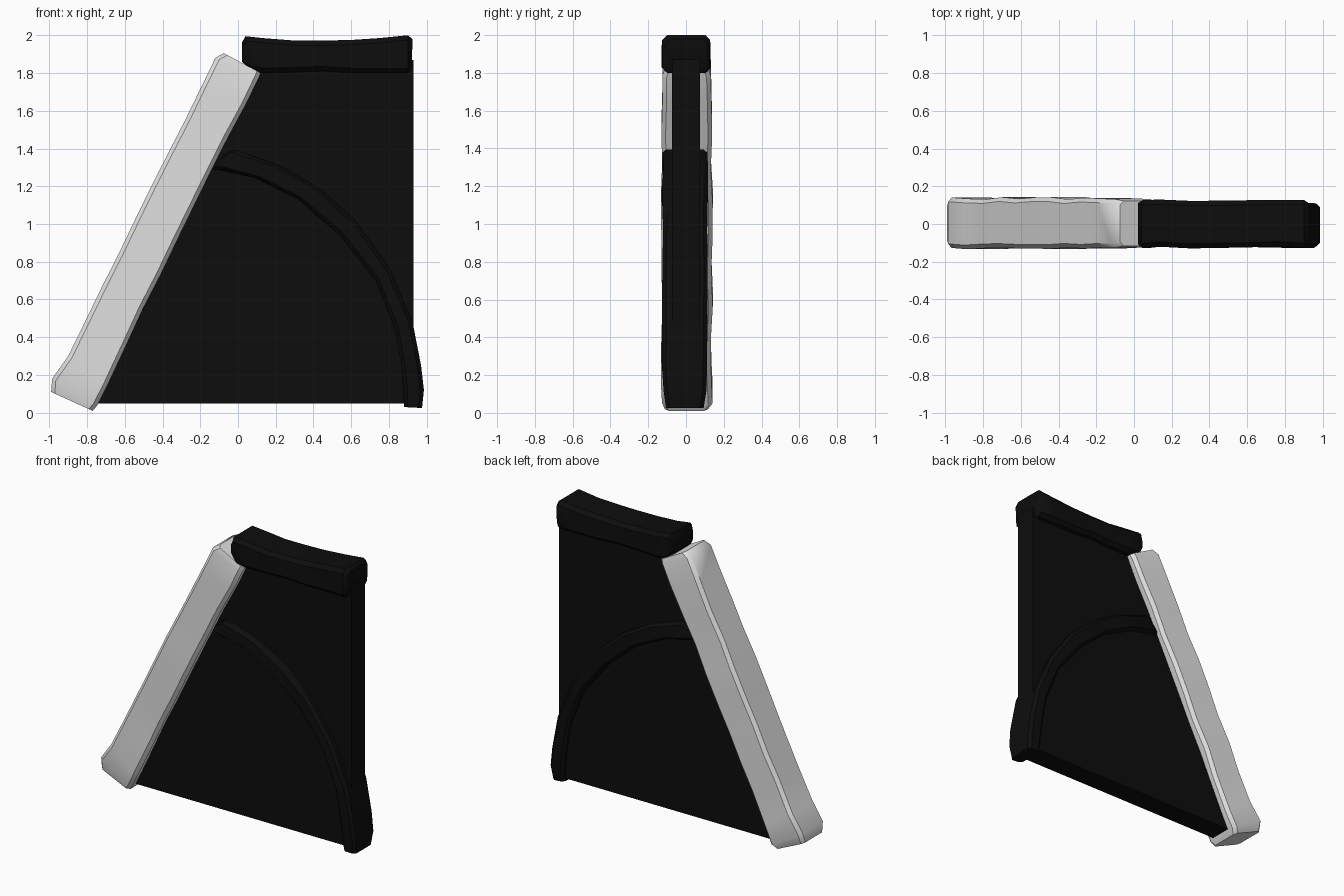
import bpy
import bmesh
import math
import random

random.seed(4)
old = bpy.data.objects.get("Cube")
if old:
    bpy.data.objects.remove(old, do_unlink=True)


def material(name, value):
    m = bpy.data.materials.new(name)
    m.use_nodes = True
    m.diffuse_color = (value, value, value, 1)
    bsdf = m.node_tree.nodes["Principled BSDF"]
    bsdf.inputs["Base Color"].default_value = m.diffuse_color
    bsdf.inputs["Roughness"].default_value = 0.8
    return m


black = material("charcoal black", 0.004)
pale = material("pale plaster", 0.75)


def finish(name, bm, mat, angle):
    bmesh.ops.recalc_face_normals(bm, faces=bm.faces)
    mesh = bpy.data.meshes.new(name)
    bm.to_mesh(mesh)
    bm.free()
    mesh.materials.append(mat)
    obj = bpy.data.objects.new(name, mesh)
    bpy.context.collection.objects.link(obj)
    bpy.ops.object.select_all(action="DESELECT")
    obj.select_set(True)
    bpy.context.view_layer.objects.active = obj
    bpy.ops.object.shade_smooth_by_angle(angle=math.radians(angle))


def rough_beam(name, outer, inner, front, back, chamfer, wobble, mat):
    """Loft chamfered rectangles between two edge lines in the xz plane."""
    bm = bmesh.new()
    rings = []
    for i, ((ox, oz), (ix, iz)) in enumerate(zip(outer, inner)):
        end = i in (0, len(outer) - 1)
        width = math.hypot(ox - ix, oz - iz)
        c = chamfer / width
        y0 = front + random.uniform(0, wobble) + (0.015 if end else 0)
        y1 = back - random.uniform(0, wobble) - (0.015 if end else 0)
        section = [(0, y0 + chamfer), (c, y0), (1 - c, y0), (1, y0 + chamfer),
                   (1, y1 - chamfer), (1 - c, y1), (c, y1), (0, y1 - chamfer)]
        rings.append([bm.verts.new((ox + (ix - ox) * t, y, oz + (iz - oz) * t))
                      for t, y in section])
    for a, b in zip(rings, rings[1:]):
        for k in range(8):
            j = (k + 1) % 8
            bm.faces.new((a[k], a[j], b[j], b[k]))
    bm.faces.new(rings[0])
    bm.faces.new(rings[-1])
    finish(name, bm, mat, 40)


def along(start, end, count, wobble):
    return [(start[0] + (end[0] - start[0]) * i / count + random.uniform(-wobble, wobble),
             start[1] + (end[1] - start[1]) * i / count) for i in range(count + 1)]


# Flat wall panel
bm = bmesh.new()
outline = [(-0.8, 0.05), (0.93, 0.05), (0.93, 1.87), (0.05, 1.87)]
face = bm.faces.new([bm.verts.new((x, -0.075, z)) for x, z in outline])
wall = bmesh.ops.extrude_face_region(bm, geom=[face])
bmesh.ops.translate(bm, vec=(0, 0.15, 0),
                    verts=[v for v in wall["geom"] if isinstance(v, bmesh.types.BMVert)])
finish("wall_panel", bm, black, 30)

# Sloping pale beam with worn ends
upper = [(-0.99, 0.11), (-0.985, 0.18), (-0.9, 0.3)] + along((-0.8, 0.5), (-0.2, 1.72), 7, 0.004) \
    + [(-0.12, 1.88), (-0.075, 1.905)]
lower = [(-0.77, 0.01), (-0.745, 0.04), (-0.69, 0.15)] + along((-0.59, 0.37), (0.04, 1.64), 7, 0.006) \
    + [(0.11, 1.775), (0.12, 1.8)]
rough_beam("sloping_beam", upper, lower, -0.138, 0.143, 0.022, 0.014, pale)

# Top beam, sagging slightly in the middle
top = [(0.02, 1.96), (0.04, 1.995), (0.13, 1.985), (0.3, 1.972), (0.45, 1.972),
       (0.6, 1.975), (0.75, 1.985), (0.9, 2.0), (0.925, 1.98)]
bottom = [(0.02, 1.86), (0.08, 1.81), (0.14, 1.8), (0.3, 1.805), (0.45, 1.81),
          (0.6, 1.8), (0.75, 1.8), (0.9, 1.8), (0.92, 1.82)]
rough_beam("top_beam", top, bottom, -0.13, 0.13, 0.025, 0.012, black)

# Curved brace
arch_outer = [(-0.08, 1.36), (-0.02, 1.395), (0.22, 1.31), (0.43, 1.19), (0.62, 1.02),
              (0.8, 0.77), (0.925, 0.48), (0.97, 0.25), (0.985, 0.12), (0.975, 0.025)]
arch_inner = [(-0.13, 1.29), (-0.09, 1.285), (0.09, 1.245), (0.32, 1.13), (0.54, 0.94),
              (0.73, 0.7), (0.83, 0.45), (0.865, 0.25), (0.877, 0.12), (0.88, 0.03)]
rough_beam("curved_brace", arch_outer, arch_inner, -0.128, 0.118, 0.02, 0.01, black)
